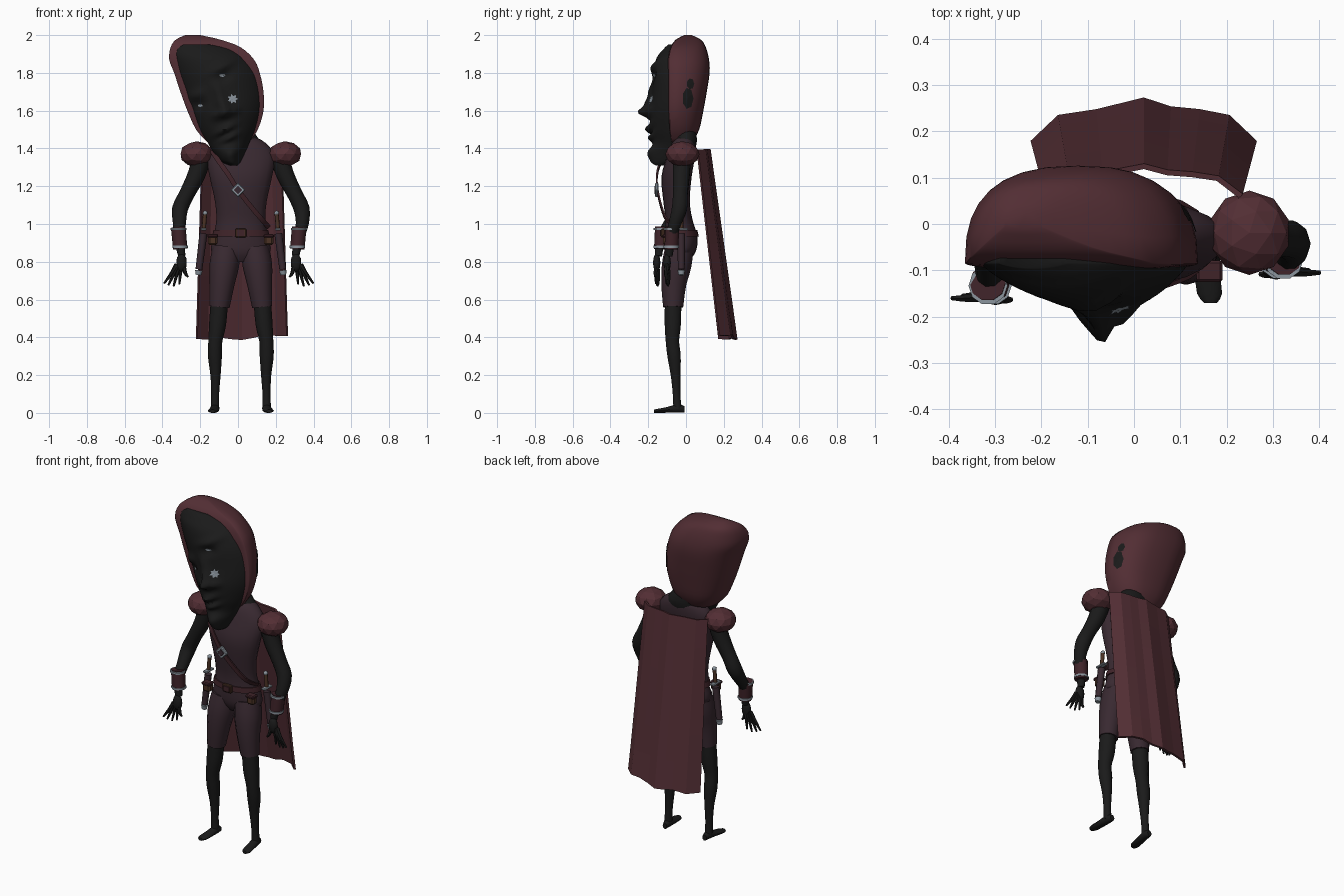
import bpy, bmesh, math, random
from mathutils import Vector, Matrix
from mathutils.bvhtree import BVHTree

random.seed(4)
if "Cube" in bpy.data.objects:
    bpy.data.objects.remove(bpy.data.objects["Cube"])

MID = 0.015  # the body stands slightly off centre


def material(name, *rgb):
    mat = bpy.data.materials.new(name)
    mat.use_nodes = True
    mat.diffuse_color = (*rgb, 1)
    mat.node_tree.nodes["Principled BSDF"].inputs["Base Color"].default_value = (*rgb, 1)
    return mat


maroon = material("maroon cloth", 0.085, 0.027, 0.034)
plum = material("plum cloth", 0.04, 0.022, 0.03)
skin = material("charcoal skin", 0.0105, 0.0105, 0.0105)
strap_red = material("dark red leather", 0.05, 0.017, 0.022)
brown = material("brown leather", 0.07, 0.032, 0.018)
silver = material("silver", 0.26, 0.3, 0.34)


def finish(bm, name, mat, angle=40):
    """Turn a bmesh into an object; angle 0 leaves it flat shaded."""
    bmesh.ops.recalc_face_normals(bm, faces=bm.faces[:])
    mesh = bpy.data.meshes.new(name)
    bm.to_mesh(mesh)
    bm.free()
    mesh.materials.append(mat)
    if angle:
        mesh.shade_smooth()
        mesh.set_sharp_from_angle(angle=math.radians(angle))
    obj = bpy.data.objects.new(name, mesh)
    bpy.context.scene.collection.objects.link(obj)
    return obj


def spline(keys, steps):
    """Smoothly fill in between rows of numbers."""
    rows = []
    for i in range(len(keys) - 1):
        a, b = keys[max(i - 1, 0)], keys[i]
        c, d = keys[i + 1], keys[min(i + 2, len(keys) - 1)]
        for k in range(steps):
            t = k / steps
            rows.append([q + t * ((r - p) + t * ((2 * p - 5 * q + 4 * r - s) + t * (3 * (q - r) + s - p))) / 2
                         for p, q, r, s in zip(a, b, c, d)])
    return rows + [list(keys[-1])]


def skin_rings(rings, name, mat, angle=40):
    bm = bmesh.new()
    loops = [[bm.verts.new(p) for p in ring] for ring in rings]
    n = len(loops[0])
    for low, high in zip(loops, loops[1:]):
        for i in range(n):
            j = (i + 1) % n
            bm.faces.new((low[i], low[j], high[j], high[i]))
    bm.faces.new(loops[0])
    bm.faces.new(loops[-1])
    return finish(bm, name, mat, angle)


def loft(name, mat, keys, sides=16, steps=3, split=None, power=1, square=1, shape=None, angle=40):
    """Stack level ovals given as z, x min, x max, y min, y max; square below 1 fills out the back."""
    rings = []
    for z, x0, x1, y0, y1 in spline(keys, steps):
        middle = (y0 + y1) / 2 if split is None else max(split, y0 + 0.005)
        ring = []
        for i in range(sides):
            a = math.tau * i / sides
            sx, c = math.sin(a), math.cos(a)
            if c > 0:
                y = middle - (middle - y0) * c ** power
            else:
                y = middle + (y1 - middle) * abs(c) ** square
                sx = math.copysign(abs(sx) ** square, sx)
            x = (x0 + x1) / 2 + (x1 - x0) / 2 * sx
            if shape and c > 0:
                y -= shape(x, z) * min(1, c * 2)
            ring.append((x, y, z))
        rings.append(ring)
    return skin_rings(rings, name, mat, angle)


def tube(name, mat, keys, sides=10, steps=3, angle=50):
    """Sweep a round section along x, y, z, radius points."""
    rows = spline(keys, steps)
    rings = []
    for i, (x, y, z, r) in enumerate(rows):
        ahead, behind = rows[min(i + 1, len(rows) - 1)], rows[max(i - 1, 0)]
        way = (Vector(ahead[:3]) - Vector(behind[:3])).normalized()
        u = way.cross(Vector((0, 1, 0.01))).normalized()
        v = way.cross(u)
        rings.append([Vector((x, y, z)) + r * (u * math.cos(math.tau * k / sides) + v * math.sin(math.tau * k / sides))
                      for k in range(sides)])
    return skin_rings(rings, name, mat, angle)


def box(name, mat, centre, size, turn=0, bevel=0.004):
    bm = bmesh.new()
    m = Matrix.Translation(centre) @ Matrix.Rotation(turn, 4, "Y") @ Matrix.Diagonal((*size, 1))
    bmesh.ops.create_cube(bm, size=1, matrix=m)
    bmesh.ops.bevel(bm, geom=bm.edges[:], offset=bevel, segments=1, affect="EDGES")
    return finish(bm, name, mat, 0)


def ball(name, mat, centre, size, detail=2, angle=50):
    bm = bmesh.new()
    bmesh.ops.create_icosphere(bm, subdivisions=detail, radius=1,
                               matrix=Matrix.Translation(centre) @ Matrix.Diagonal((*size, 1)))
    return finish(bm, name, mat, angle)


def decal(name, mat, target, axis, u, z, w, h, star=1):
    """Lay a thin plate on a surface, seen along the x or y axis."""
    tree = BVHTree.FromPolygons([v.co for v in target.data.vertices], [p.vertices for p in target.data.polygons])
    way = Vector((-1, 0, 0)) if axis == "x" else Vector((0, 1, 0))

    def drop(du, dz):
        start = Vector((0, u + du, z + dz)) if axis == "x" else Vector((u + du, 0, z + dz))
        hit = tree.ray_cast(start - way, way)[0]
        return (hit or start) - way * 0.004
    bm = bmesh.new()
    centre = bm.verts.new(drop(0, 0))
    points = 14
    rim = []
    for i in range(points):
        a, k = math.tau * i / points, star if i % 2 else 1
        rim.append(bm.verts.new(drop(w * k * math.cos(a), h * k * math.sin(a))))
    for i in range(points):
        bm.faces.new((centre, rim[i], rim[i - 1]))
    finish(bm, name, mat, 0)


# Face: pointed ovals, with tilted features pushed out or in
features = [  # x, z, width, height, depth
    (-.07, 1.59, .026, .024, .06), (-.08, 1.63, .026, .04, .035), (-.105, 1.7, .022, .05, .02),
    (-.02, 1.6, .022, .02, .028), (-.11, 1.575, .026, .02, .034),
    (-.08, 1.835, .07, .02, .022), (-.23, 1.68, .05, .022, .02), (-.07, 1.78, .035, .022, -.02),
    (-.2, 1.63, .035, .022, -.02), (-.07, 1.5, .05, .014, .035), (-.045, 1.455, .04, .013, .026),
    (-.055, 1.478, .05, .007, -.014), (-.035, 1.375, .04, .03, .015)]
TILT = math.radians(28)


def relief(x, z):
    total = 0
    for fx, fz, w, h, depth in features:
        across = (x - fx) * math.cos(TILT) + (z - fz) * math.sin(TILT)
        up = (z - fz) * math.cos(TILT) - (x - fx) * math.sin(TILT)
        total += depth * math.exp(-(across / w) ** 2 - (up / h) ** 2)
    return total


face = loft("face", skin, [
    (1.31, -.045, .0, -.16, -.12), (1.33, -.09, .02, -.185, -.09), (1.38, -.13, .04, -.19, -.05),
    (1.43, -.16, .06, -.175, -.03), (1.5, -.2, .09, -.185, 0), (1.6, -.24, .115, -.19, 0),
    (1.7, -.275, .112, -.18, 0), (1.8, -.31, .085, -.175, 0), (1.88, -.33, .025, -.155, 0),
    (1.925, -.32, -.05, -.12, 0), (1.95, -.29, -.15, -.095, 0)],
    sides=56, steps=6, split=-.085, power=1.7, shape=relief, angle=80)
decal("left_eye", silver, face, "y", -.083, 1.787, .016, .008)
decal("right_eye", silver, face, "y", -.2, 1.627, .013, .007)
decal("cheek_mark", silver, face, "y", -.028, 1.662, .029, .027, star=.6)

# Hood with its leaf mark, sloping back above the brow
hood = loft("hood", maroon, [
    (1.435, -.165, .06, -.08, .035), (1.5, -.222, .105, -.09, .07), (1.6, -.268, .135, -.1, .092),
    (1.7, -.305, .135, -.1, .11), (1.8, -.338, .115, -.1, .125), (1.87, -.364, .085, -.1, .122),
    (1.935, -.357, .015, -.082, .105), (1.975, -.33, -.09, -.055, .08), (2.0, -.28, -.2, -.01, .03)],
    sides=32, split=-.085, square=.78, angle=60)
decal("leaf_mark", skin, hood, "x", .01, 1.665, .03, .058, star=.88)
decal("leaf_mark_tip", skin, hood, "x", .024, 1.742, .02, .03, star=.88)

# Neck and torso
loft("neck", skin, [(1.4, -.09, .13, -.07, .05), (1.45, -.085, .11, -.06, .058), (1.53, -.12, .05, -.06, .045)])
loft("tunic", plum, [
    (.8, -.055, .085, -.08, .01), (.85, -.14, .17, -.105, .05), (.93, -.13, .16, -.11, .062),
    (1.02, -.115, .145, -.108, .035), (1.12, -.122, .152, -.12, .02), (1.25, -.15, .18, -.13, .03),
    (1.36, -.165, .195, -.1, .048), (1.43, -.115, .145, -.075, .05), (1.46, -.06, .09, -.05, .035)], sides=20)
loft("belt", strap_red, [(.935, -.137, .167, -.118, .068), (.967, -.13, .16, -.115, .06)], sides=20, steps=1)
box("belt_buckle", brown, (MID, -.122, .952), (.058, .02, .046))
box("buckle_plate", strap_red, (MID, -.134, .952), (.04, .006, .032), bevel=.001)

# Chest strap and its diamond buckle
path = spline([(-.14, -.07, 1.39), (-.1, -.135, 1.33), (-.05, -.158, 1.26), (0, -.155, 1.18),
               (.07, -.135, 1.09), (.13, -.105, 1.02), (.165, -.04, .98)], 3)
skin_rings([[(x + a, y + b, z + a) for a, b in ((.009, 0), (-.009, 0), (-.009, .009), (.009, .009))]
            for x, y, z in path], "chest_strap", strap_red, 30)
box("strap_buckle", silver, (0, -.155, 1.18), (.056, .018, .056), math.pi / 4)
box("strap_buckle_centre", plum, (0, -.165, 1.18), (.032, .006, .032), math.pi / 4, .001)

for s, side in ((1, "left"), (-1, "right")):
    def at(x, y, z, *rest):
        return (MID + s * x, y, z, *rest)
    # The right forearm swings forward and outward
    back, out = (0, -.008) if s > 0 else (-.055, .014)

    # Legs, shorts and feet
    tube(side + "_short_leg", plum, [at(.075, -.035, .87, .075), at(.088, -.05, .78, .078),
         at(.1, -.065, .68, .066), at(.113, -.068, .56, .053)], sides=12)
    tube(side + "_leg", skin, [at(.113, -.068, .6, .046), at(.123, -.07, .47, .045), at(.135, -.072, .38, .037),
         at(.137, -.063, .3, .037), at(.134, -.055, .2, .027), at(.136, -.05, .1, .021), at(.137, -.045, .02, .023)])
    foot = [at(.134, -.008, .018, .014), at(.135, -.04, .024, .023), at(.142, -.1, .016, .026),
            at(.148, -.15, .011, .027), at(.15, -.17, .009, .014)]
    skin_rings([[(x + r * math.cos(k * math.tau / 10), y, z + z * math.sin(k * math.tau / 10)) for k in range(10)]
                for x, y, z, r in spline(foot, 2)], side + "_foot", skin)

    # Shoulder pad, arm and cuff
    ball(side + "_shoulder_pad", maroon, at(.234, -.019, 1.37), (.089, .091, .068), angle=0)
    tube(side + "_arm", skin, [at(.2, -.02, 1.37, .05), at(.235, -.025, 1.26, .047), at(.285, -.03, 1.16, .041),
         at(.322, -.035, 1.08, .042), at(.325, -.06 + back / 2, 1.0, .034), at(.312 + out, -.08 + back, .92, .028),
         at(.298 + out, -.09 + back, .83, .019)])
    wrist = -.078 + back
    tube(side + "_cuff", strap_red, [at(.317 + out, wrist + .006, .983, .039), at(.307 + out, wrist, .868, .038)],
         sides=10, steps=1)
    for place, x, z in (("upper", .316, .974), ("lower", .307, .88)):
        tube(f"{side}_{place}_cuff_ring", silver, [at(x + out, wrist, z + .006, .042),
             at(x + out, wrist, z - .006, .042)], sides=10, steps=1)

    # Hand with four fingers and a thumb
    hand = -.1 + back
    palm = .3 + out
    ball(side + "_palm", skin, at(palm, hand, .795), (.029, .02, .05))
    for n, (dx, dy, z) in enumerate([(.093, -.005, .685), (.07, 0, .675), (.042, .006, .67), (.012, .01, .68),
                                     (-.035, -.008, .72)]):
        root = palm + dx * .28
        tube(f"{side}_finger_{n}", skin, [at(root, hand, .785, .013), at(root + dx * .28, hand + dy, .74, .01),
             at(palm + dx, hand + dy, z, .005)], sides=6, steps=2)

    # Dagger in its sheath, and belt pouch
    tube(side + "_sheath", plum, [at(.198, -.025, .95, .021), at(.222, -.025, .76, .018)], sides=8, steps=1)
    tube(side + "_sheath_tip", silver, [at(.222, -.025, .755, .02), at(.225, -.025, .73, .015)], sides=8, steps=1)
    tube(side + "_dagger_grip", brown, [at(.196, -.025, .975, .011), at(.19, -.025, 1.05, .011)], sides=8, steps=1)
    box(side + "_dagger_guard", silver, at(.197, -.025, .972), (.03, .07, .013))
    ball(side + "_dagger_pommel", silver, at(.189, -.025, 1.058), (.015, .015, .014), 1)
    box(side + "_pouch", brown, at(.148, -.1, .913), (.05, .042, .05), bevel=.01)
    box(side + "_pouch_flap", strap_red, at(.148, -.102, .937), (.056, .046, .018), bevel=.005)

# Pleated cape, leaning back towards a ragged hem
bm = bmesh.new()
section = [(-1, 0), (-.76, .055), (-.42, .067), (-.2, .08), (0, .092), (.24, .073), (.5, .067), (.76, .055), (1, 0)]
rows = []
for k in range(7):
    t = k / 6
    row = []
    for u, depth in section:
        ragged = random.uniform(-.005, .025) if k == 6 else 0
        row.append(bm.verts.new((.021 + u * (.21 + .03 * t), .06 + .115 * t + depth * (.7 + .3 * t),
                                 1.395 - 1.005 * t + ragged)))
    rows.append(row)
for a, b in zip(rows, rows[1:]):
    for i in range(len(section) - 1):
        bm.faces.new((a[i], a[i + 1], b[i + 1], b[i]))
cape = finish(bm, "cape", maroon, 0)
thick = cape.modifiers.new("Thickness", "SOLIDIFY")
thick.thickness, thick.offset = .012, 0
